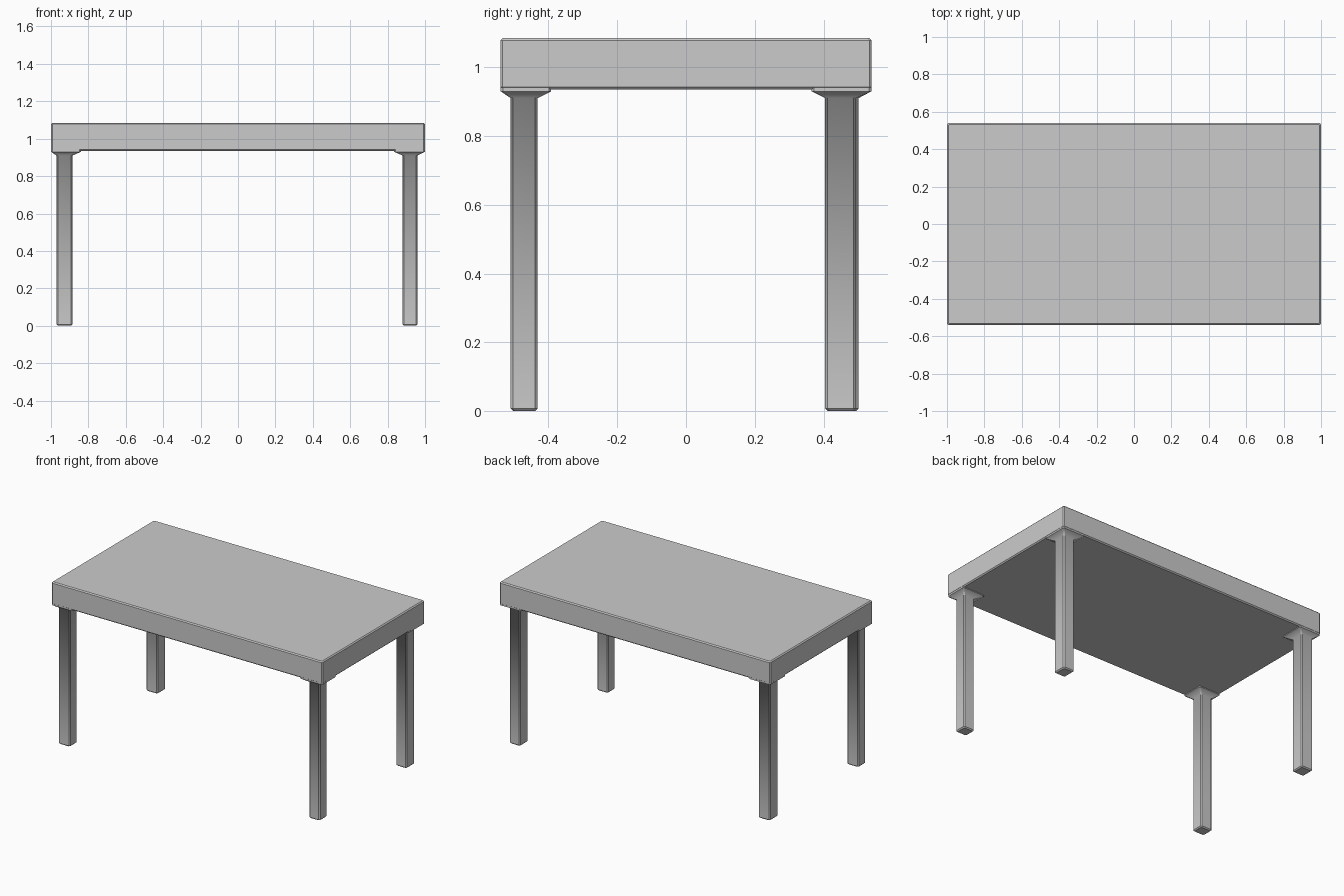
import bpy
import bmesh

cube = bpy.data.objects.get("Cube")
if cube:
    bpy.data.objects.remove(cube, do_unlink=True)

# One plain grey for the whole table
GREY = (0.6, 0.6, 0.6, 1.0)
grey = bpy.data.materials.new("plain grey")
grey.use_nodes = True
grey.diffuse_color = GREY
for node in grey.node_tree.nodes:
    if node.type == "BSDF_PRINCIPLED":
        node.inputs["Base Color"].default_value = GREY


def finish(bm, name):
    bmesh.ops.recalc_face_normals(bm, faces=bm.faces)
    mesh = bpy.data.meshes.new(name)
    bm.to_mesh(mesh)
    bm.free()
    mesh.materials.append(grey)
    obj = bpy.data.objects.new(name, mesh)
    bpy.context.collection.objects.link(obj)
    return obj


def chamfered_ring(bm, x0, x1, y0, y1, z, cut):
    """Rectangle with clipped corners, as a loop of eight vertices."""
    points = [(x0 + cut, y0), (x1 - cut, y0), (x1, y0 + cut), (x1, y1 - cut),
              (x1 - cut, y1), (x0 + cut, y1), (x0, y1 - cut), (x0, y0 + cut)]
    return [bm.verts.new((x, y, z)) for x, y in points]


def loft(name, sections, cut, soft_ring=None):
    """Skin stacked rings; only the ring at soft_ring is shaded smoothly."""
    bm = bmesh.new()
    rings = [chamfered_ring(bm, *section, cut) for section in sections]
    for low, high in zip(rings, rings[1:]):
        for i in range(len(low)):
            j = (i + 1) % len(low)
            bm.faces.new((low[i], low[j], high[j], high[i]))
    bm.faces.new(rings[0][::-1])
    bm.faces.new(rings[-1])
    soft = set(rings[soft_ring]) if soft_ring is not None else set()
    for edge in bm.edges:
        edge.smooth = all(v in soft for v in edge.verts)
    for face in bm.faces:
        face.smooth = True
    return finish(bm, name)


# Thick slab top with narrow chamfers all round
X, Y, BOTTOM, TOP, CUT = 1.0, 0.54, 0.935, 1.085, 0.007
slab = [(CUT, BOTTOM), (0, BOTTOM + CUT), (0, TOP - CUT), (CUT, TOP)]
loft("table_top", [(-X + i, X - i, -Y + i, Y - i, z) for i, z in slab], CUT)

# Square legs, each flaring out to the slab corner
FLARE_LOW, FLARE_HIGH, SKIN = 0.91, 0.93, 0.001
legs = {
    "front_right_leg": (-0.97, -0.885, -0.51, -0.432),
    "front_left_leg": (0.88, 0.96, -0.51, -0.432),
    "back_right_leg": (-0.97, -0.885, 0.415, 0.502),
    "back_left_leg": (0.88, 0.96, 0.405, 0.494),
}


def flared(low, high, limit, spread):
    """Reach the slab edge on the outer side, spread on the inner side."""
    if low < 0:
        return -limit + SKIN, high + spread
    return low - spread, limit - SKIN


for name, (x0, x1, y0, y1) in legs.items():
    wide = (*flared(x0, x1, X, 0.045), *flared(y0, y1, Y, 0.04))
    c = CUT
    loft(name, [
        (x0 + c, x1 - c, y0 + c, y1 - c, 0),
        (x0, x1, y0, y1, c),
        (x0, x1, y0, y1, FLARE_LOW),
        (*wide, FLARE_HIGH),
        (*wide, BOTTOM + 2 * CUT),
    ], CUT, soft_ring=2)
